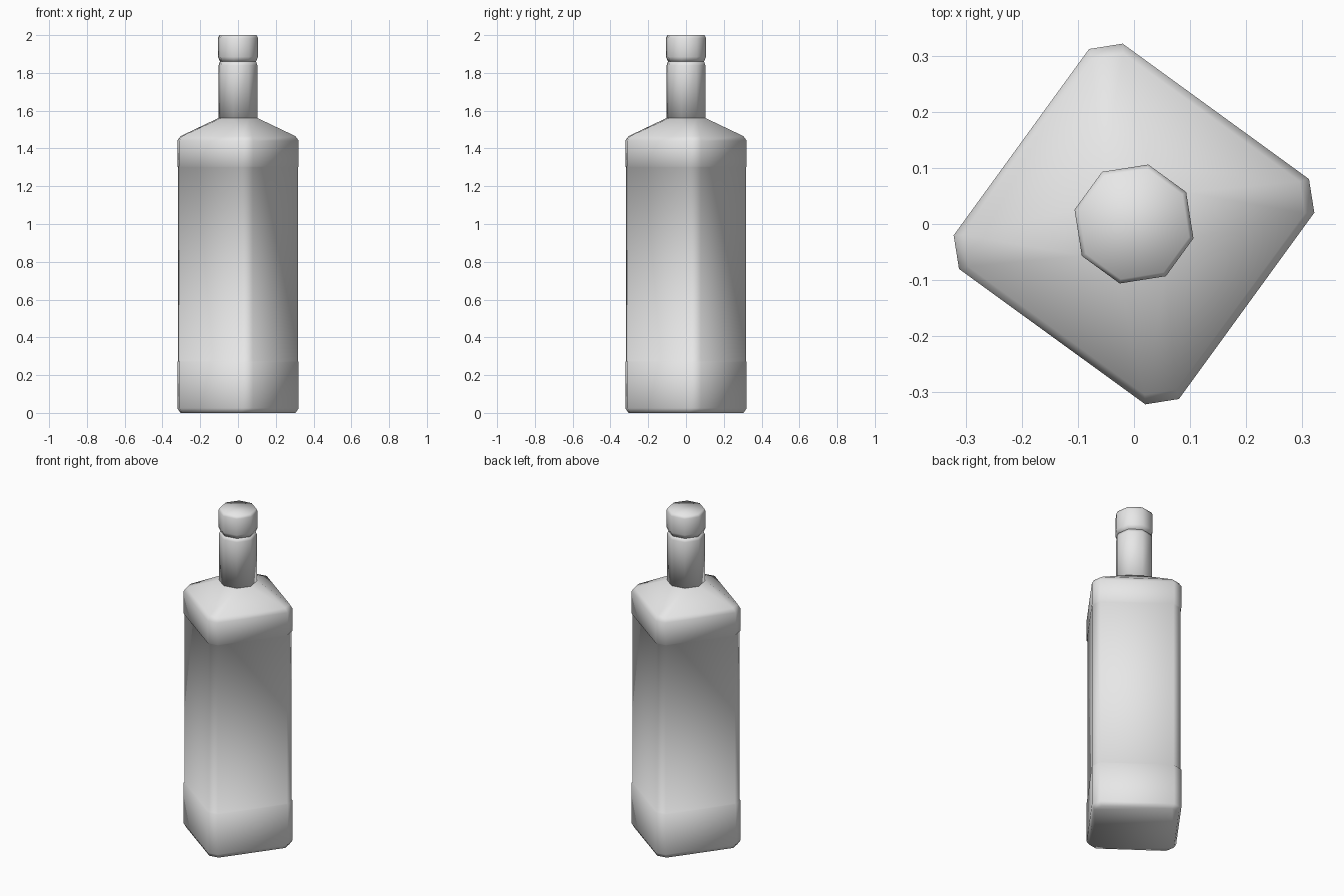
import bpy, bmesh, math

cube = bpy.data.objects.get("Cube")
if cube:
    bpy.data.objects.remove(cube, do_unlink=True)

TURN = math.radians(-81)      # direction of one bottle corner

mat = bpy.data.materials.new("light grey")
mat.use_nodes = True
mat.diffuse_color = (0.8, 0.8, 0.8, 1)
mat.node_tree.nodes["Principled BSDF"].inputs["Base Color"].default_value = (0.8, 0.8, 0.8, 1)


def eight_sided(name, profile):
    """Loft eight-point rings; each row is radius, height, half angle of a corner."""
    bm = bmesh.new()
    rings = []
    for radius, z, half in profile:
        ring = []
        for quarter in range(4):
            for side in (-1, 1):
                a = TURN + quarter * math.pi / 2 + side * math.radians(half)
                ring.append(bm.verts.new((radius * math.cos(a), radius * math.sin(a), z)))
        rings.append(ring)
    for low, high in zip(rings, rings[1:]):
        for i in range(8):
            j = (i + 1) % 8
            bm.faces.new((low[i], low[j], high[j], high[i]))
    bm.faces.new(rings[0][::-1])
    bm.faces.new(rings[-1])
    for face in bm.faces:
        face.smooth = True
    mesh = bpy.data.meshes.new(name)
    bm.to_mesh(mesh)
    bm.free()
    mesh.materials.append(mat)
    obj = bpy.data.objects.new(name, mesh)
    bpy.context.collection.objects.link(obj)
    return obj


# Square body with clipped corners, shallow recessed panel and sloped shoulder
CORNER = 5.4
eight_sided("body", [
    (0.305, 0.0, CORNER), (0.322, 0.025, CORNER),
    (0.322, 0.27, CORNER), (0.317, 0.275, CORNER),
    (0.317, 1.30, CORNER), (0.322, 1.305, CORNER),
    (0.322, 1.44, CORNER), (0.305, 1.465, CORNER),
    (0.108, 1.56, 22.5),
])

# Octagonal neck
eight_sided("neck", [(0.106, 1.555, 22.5), (0.106, 1.84, 22.5), (0.098, 1.86, 22.5)])

# Stopper with tapered lower edge
eight_sided("stopper", [
    (0.098, 1.86, 22.5), (0.109, 1.885, 22.5),
    (0.109, 1.985, 22.5), (0.101, 2.0, 22.5),
])
